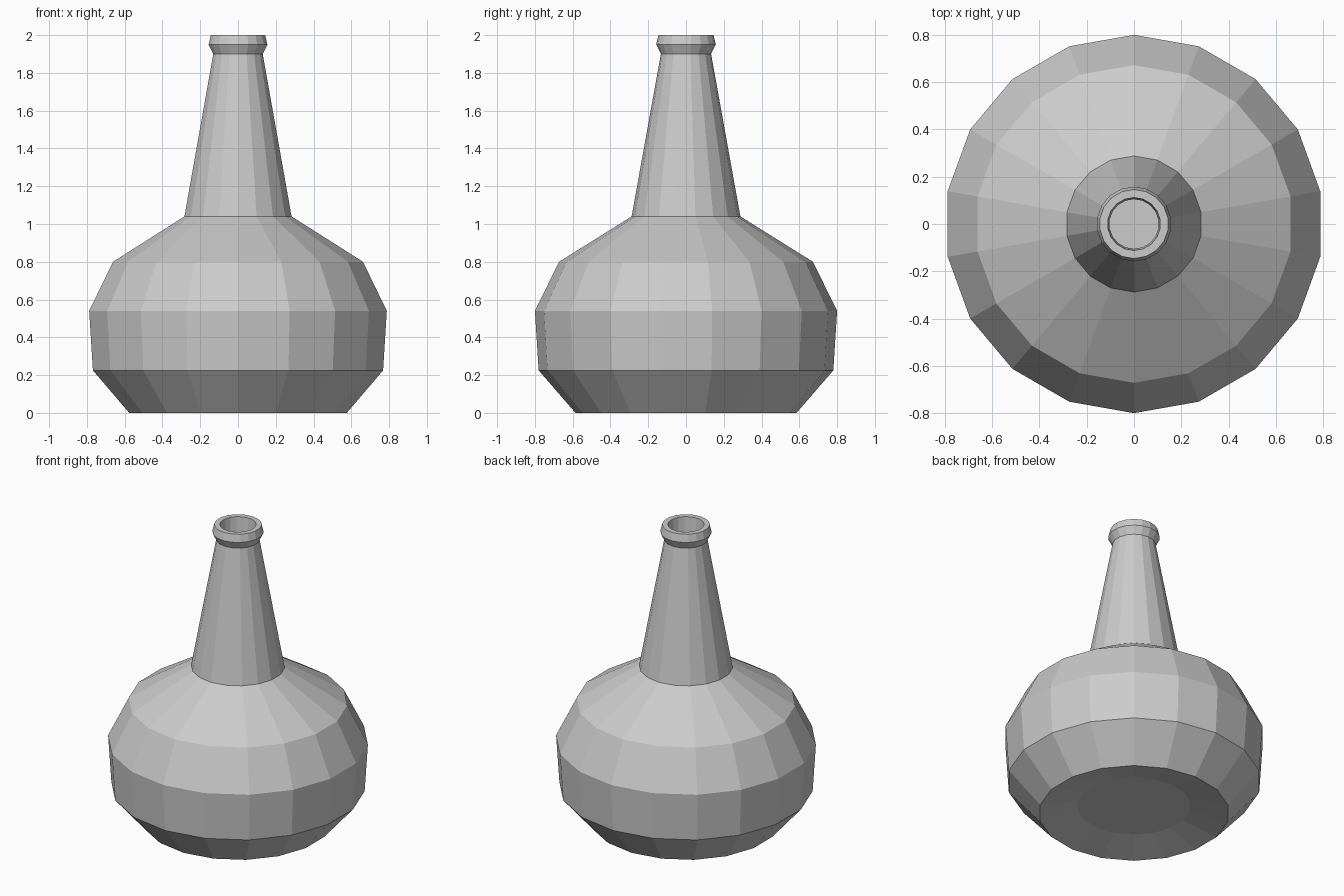
import bpy, bmesh
from math import sin, cos, pi

if "Cube" in bpy.data.objects:
    bpy.data.objects.remove(bpy.data.objects["Cube"])

SIDES = 18


def lathe(name, profile):
    """Revolve (radius, z) rings about z with flat caps at both ends."""
    bm = bmesh.new()
    rings = []
    for r, z in profile:
        rings.append([bm.verts.new((r * cos(pi / 2 + 2 * pi * i / SIDES),
                                    r * sin(pi / 2 + 2 * pi * i / SIDES), z))
                      for i in range(SIDES)])
    for a, b in zip(rings, rings[1:]):
        for i in range(SIDES):
            j = (i + 1) % SIDES
            bm.faces.new((a[i], a[j], b[j], b[i]))
    bm.faces.new(rings[0])
    bm.faces.new(rings[-1])
    bmesh.ops.recalc_face_normals(bm, faces=bm.faces)
    mesh = bpy.data.meshes.new(name)
    bm.to_mesh(mesh)
    bm.free()
    obj = bpy.data.objects.new(name, mesh)
    bpy.context.collection.objects.link(obj)
    return obj


# Recessed base, faceted belly, shoulder and tapering neck
outside = [(0.35, 0.05), (0.585, 0), (0.78, 0.225), (0.80, 0.54),
           (0.672, 0.80), (0.288, 1.04), (0.133, 1.90)]
# Flared lip and flat rim
lip = [(0.158, 1.95), (0.146, 2.0), (0.112, 2.0)]
# Hollow interior, from the mouth down to the floor
inside = [(0.105, 1.90), (0.255, 1.02), (0.645, 0.775), (0.765, 0.53),
          (0.745, 0.24), (0.57, 0.04), (0.35, 0.085)]

lathe("bottle", outside + lip + inside)
